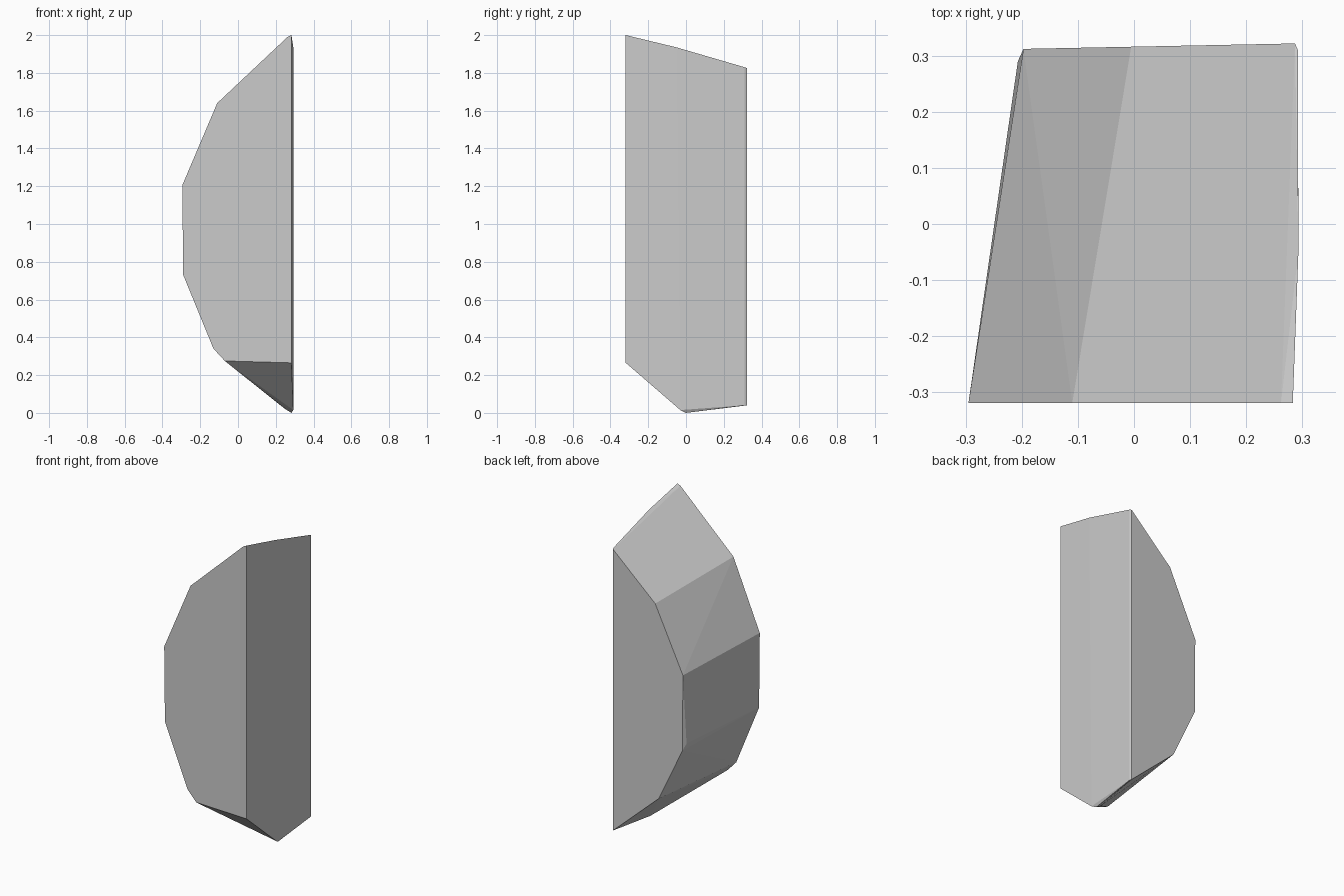
import bpy, bmesh, math

if "Cube" in bpy.data.objects:
    bpy.data.objects.remove(bpy.data.objects["Cube"])

# front outline (x, z), lying on y = -0.32
front = [(0.283, 2.0), (0.262, 1.99), (-0.11, 1.64), (-0.295, 1.205),
         (-0.29, 0.73), (-0.13, 0.34), (-0.07, 0.275), (0.283, 0.265)]
# back outline (x, z), lying on y of about 0.315, smaller than the front
back = [(0.287, 1.825), (-0.005, 1.556), (-0.197, 1.15),
        (-0.193, 0.67), (-0.03, 0.325), (0.287, 0.04)]
# bottom ridge, bulge of the right face and chipped back left edge
extra = [(0.283, 0.0, 0.0), (0.25, 0.0, 0.02),
         (0.293, -0.05, 1.935), (0.293, -0.03, 0.015),
         (0.292, 0.31, 1.83), (0.292, 0.31, 0.04),
         (-0.207, 0.29, 0.71)]

points = [(x, -0.319, z) for x, z in front]
points += [(x, 0.316 + 0.02 * x, z) for x, z in back]
points += extra

# faceted stone chunk: convex body around the outlines
bm = bmesh.new()
for p in points:
    bm.verts.new(p)
result = bmesh.ops.convex_hull(bm, input=bm.verts)
loose = [v for v in bm.verts if not v.link_faces]
bmesh.ops.delete(bm, geom=loose, context='VERTS')
bmesh.ops.dissolve_limit(bm, angle_limit=math.radians(1),
                         verts=bm.verts, edges=bm.edges)
bmesh.ops.recalc_face_normals(bm, faces=bm.faces)

mesh = bpy.data.meshes.new("stone_chunk")
bm.to_mesh(mesh)
bm.free()
stone = bpy.data.objects.new("stone_chunk", mesh)
bpy.context.collection.objects.link(stone)
